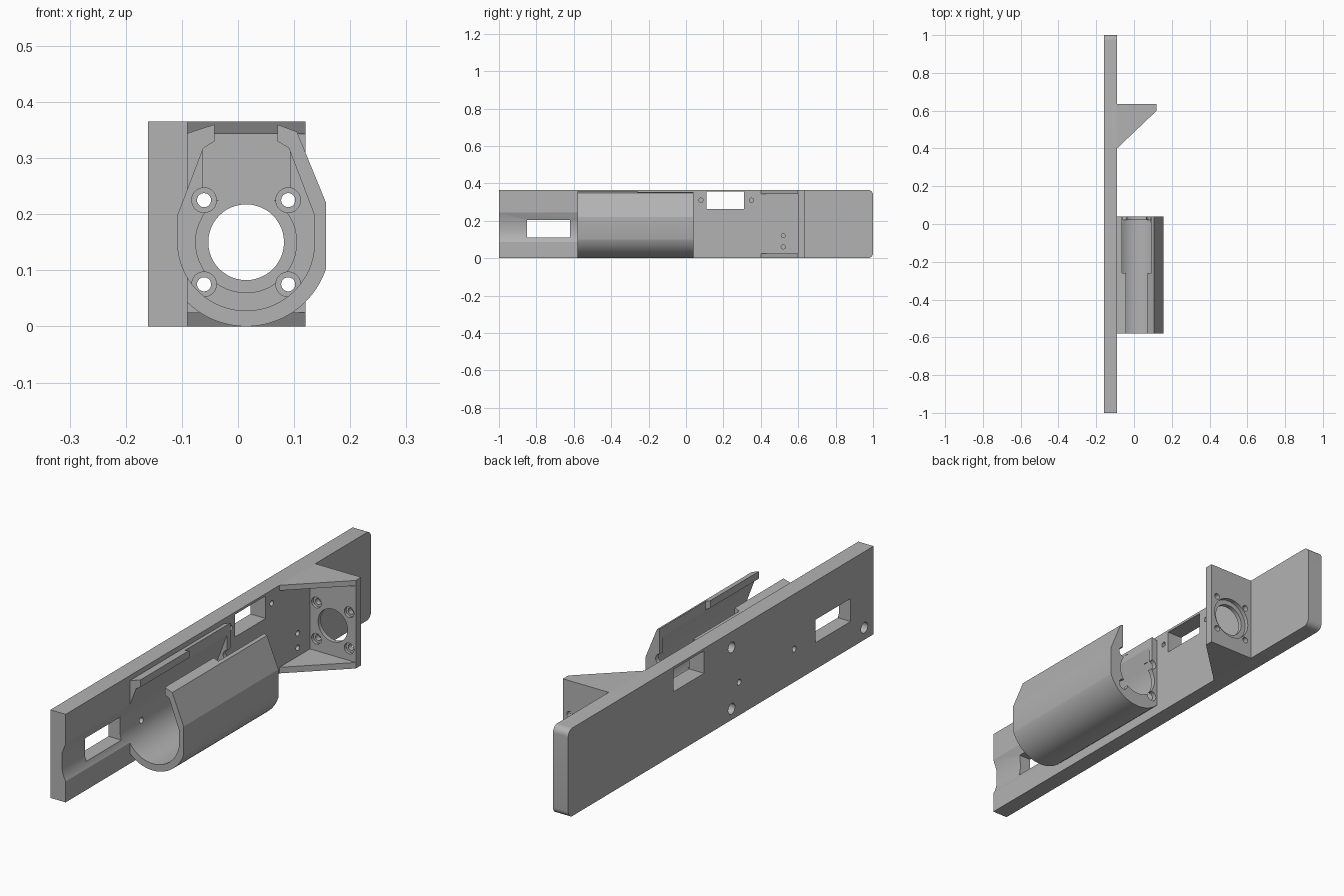
import bpy, bmesh, math
from mathutils import Vector

cube = bpy.data.objects.get("Cube")
if cube:
    bpy.data.objects.remove(cube, do_unlink=True)

grey = bpy.data.materials.new("plain grey")
grey.use_nodes = True
grey.diffuse_color = (0.45, 0.45, 0.45, 1)
grey.node_tree.nodes["Principled BSDF"].inputs["Base Color"].default_value = (0.45, 0.45, 0.45, 1)

CX, CZ = 0.0145, 0.15   # axis of the cradle
THICK = 0.365           # overall height


def prism(name, profile, axis, lo, hi):
    """Extrude a 2D profile along an axis (remaining axes in x, y, z order)."""
    bm = bmesh.new()

    def point(p, d):
        c = list(p)
        c.insert("xyz".index(axis), d)
        return Vector(c)

    face = bm.faces.new([bm.verts.new(point(p, lo)) for p in profile])
    ext = bmesh.ops.extrude_face_region(bm, geom=[face])
    verts = [v for v in ext["geom"] if isinstance(v, bmesh.types.BMVert)]
    bmesh.ops.translate(bm, vec=point((0, 0), hi - lo), verts=verts)
    bmesh.ops.recalc_face_normals(bm, faces=bm.faces[:])
    mesh = bpy.data.meshes.new(name)
    bm.to_mesh(mesh)
    bm.free()
    mesh.materials.append(grey)
    ob = bpy.data.objects.new(name, mesh)
    bpy.context.scene.collection.objects.link(ob)
    return ob


def arc(u, v, r, start, end, n=32):
    angles = [math.radians(start + (end - start) * i / n) for i in range(n + 1)]
    return [(u + r * math.cos(a), v + r * math.sin(a)) for a in angles]


def rect(u0, u1, v0, v1):
    return [(u0, v0), (u1, v0), (u1, v1), (u0, v1)]


def hole(u, v, r, axis, lo, hi, n=48):
    return prism("cutter", arc(u, v, r, 0, 360, n)[:-1], axis, lo, hi)


def block(u0, u1, v0, v1, axis, lo, hi):
    return prism("cutter", rect(u0, u1, v0, v1), axis, lo, hi)


def boolean(ob, tools, operation="DIFFERENCE"):
    """Apply the tools one by one and remove them."""
    for tool in tools:
        tool.hide_render = True
        mod = ob.modifiers.new("cut", "BOOLEAN")
        mod.operation, mod.solver, mod.object = operation, "EXACT", tool
        bpy.context.view_layer.update()
        graph = bpy.context.evaluated_depsgraph_get()
        mesh = bpy.data.meshes.new_from_object(ob.evaluated_get(graph))
        ob.modifiers.clear()
        ob.data = mesh
        bpy.data.objects.remove(tool, do_unlink=True)


def mirrored(half):
    """Right-hand offsets from the axis, continued by their mirror image."""
    right = [(CX + x, z) for x, z in half]
    left = [(CX - x, z) for x, z in reversed(half)]
    return right + left


# Motor-shaped cavity, open at the top
cavity = (arc(CX, CZ, 0.122, 180, 360, 48)
          + mirrored([(0.121, 0.20), (0.076, 0.318), (0.056, 0.33), (0.056, 0.42)]))
screws = [(CX + sx * 0.075, CZ + sz * 0.075) for sx in (-1, 1) for sz in (-1, 1)]

# Long mounting plate, rounded at the rear end
r = 0.028
outline = ([(-1, 0)] + arc(1 - r, r, r, -90, 0, 8)
           + arc(1 - r, THICK - r, r, 0, 90, 8) + [(-1, THICK)])
plate = prism("mounting_plate", outline, "x", -0.16, -0.09)
cuts = [prism("cutter", cavity, "y", -1.1, 0.02),
        block(-0.85, -0.62, 0.11, 0.205, "x", -0.2, 0),
        block(0.11, 0.31, 0.262, 0.355, "x", -0.2, 0)]
for y, z in ((-0.07, 0.30), (-0.07, 0.046), (-0.94, 0.05)):
    cuts.append(hole(y, z, 0.022, "x", -0.2, -0.12))
    cuts.append(hole(y, z, 0.012, "x", -0.15, -0.10))
for y, z in ((-0.48, 0.137), (-0.12, 0.137)):
    cuts.append(hole(y, z, 0.012, "x", -0.2, 0))
for y, z in ((0.08, 0.31), (0.35, 0.31), (0.52, 0.12), (0.52, 0.06)):
    cuts.append(hole(y, z, 0.011, "x", -0.13, 0))
boolean(plate, cuts)

# Open cradle with a slotted end flange
shell = ([(-0.1, 0.036)] + arc(CX, CZ, 0.15, 226, 341.5, 40)
         + [(0.157, 0.22), (0.105, 0.347), (0.07, 0.36),
            (-0.042, 0.36), (-0.088, 0.345), (-0.1, 0.34)])
cradle = prism("cradle", shell, "y", -0.58, 0.04)
cuts = [prism("cutter", cavity, "y", -1, 0.02),
        block(CX - 0.078, CX + 0.078, 0.225, 0.42, "y", -0.26, 0.1),
        hole(CX, CZ, 0.09, "y", 0.01, 0.1)]
cuts += [hole(x, z, 0.022, "y", 0.01, 0.1) for x, z in screws]
boolean(cradle, cuts)

# Upright bearing wall with screw holes and a rear recess
wall = prism("bracket_wall", rect(-0.1, 0.12, 0, THICK), "y", 0.60, 0.635)
cuts = [hole(CX, CZ, 0.0675, "y", 0.5, 0.7),
        hole(CX, CZ, 0.088, "y", 0.618, 0.7)]
for x, z in screws:
    cuts.append(hole(x, z, 0.0125, "y", 0.5, 0.7))
    cuts.append(hole(x, z, 0.022, "y", 0.5, 0.612))
boolean(wall, cuts)

# Triangular gussets above and below the wall
side = [(-0.1, 0.4), (-0.09, 0.4), (0.12, 0.6), (0.12, 0.61), (-0.1, 0.61)]
gussets = [prism("lower_gusset", side, "z", 0, 0.025),
           prism("upper_gusset", side, "z", THICK - 0.022, THICK)]

# Smooth the curved faces, keep the edges sharp
for ob in [plate, cradle, wall] + gussets:
    bpy.ops.object.select_all(action="DESELECT")
    ob.select_set(True)
    bpy.context.view_layer.objects.active = ob
    bpy.ops.object.shade_smooth_by_angle(angle=math.radians(20))
